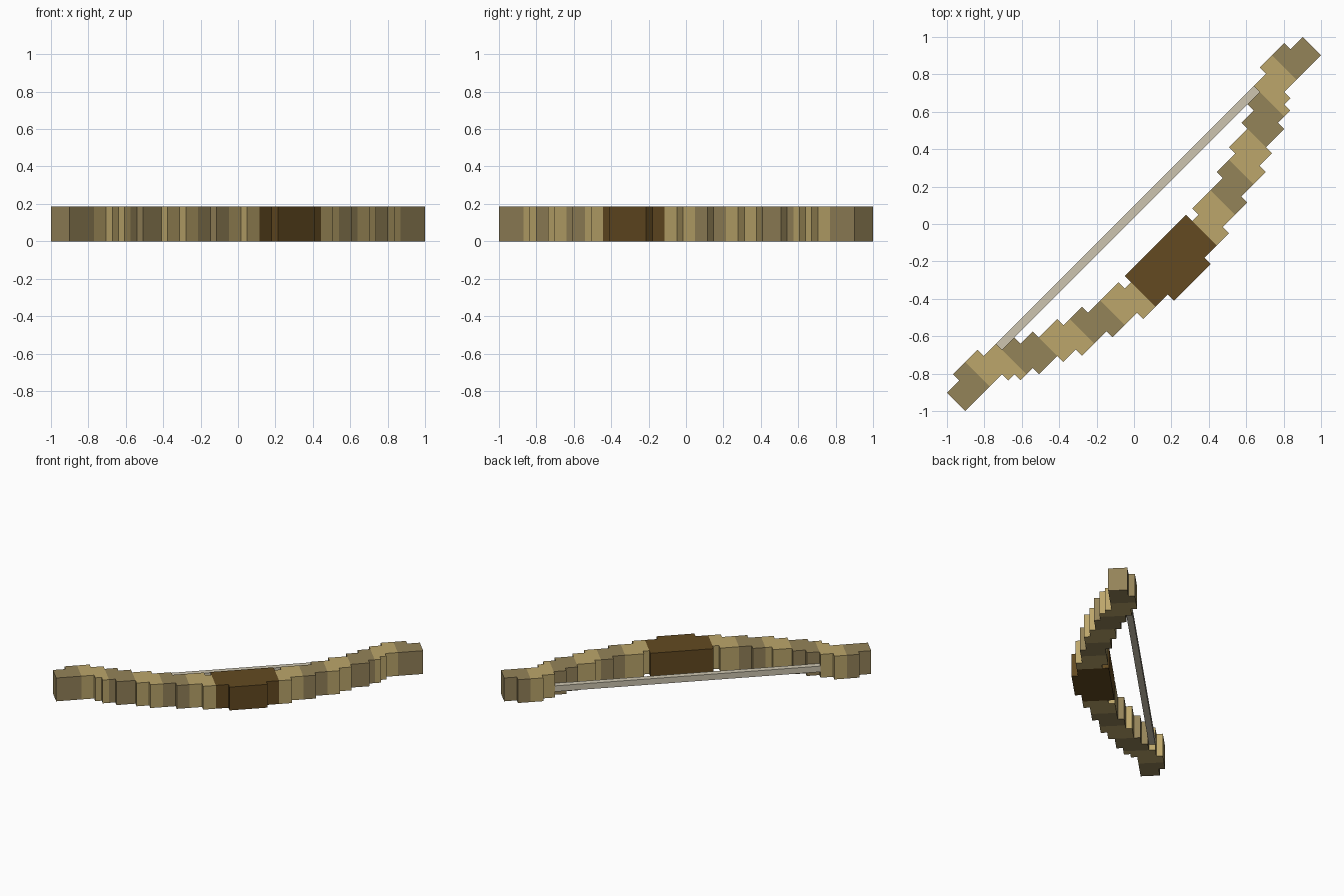
import bpy
import bmesh
from math import radians
from mathutils import Matrix

cube = bpy.data.objects.get("Cube")
if cube:
    bpy.data.objects.remove(cube, do_unlink=True)

S = 2 ** 0.5 / 30.5            # size of one block cell
TURN = Matrix.Rotation(radians(45), 4, 'Z') @ Matrix.Scale(S, 4)


def material(name, rgb):
    # sRGB bytes to linear colour
    lin = [((c / 255 + 0.055) / 1.055) ** 2.4 for c in rgb] + [1.0]
    m = bpy.data.materials.new(name)
    m.use_nodes = True
    m.diffuse_color = lin
    bsdf = m.node_tree.nodes["Principled BSDF"]
    bsdf.inputs["Base Color"].default_value = lin
    bsdf.inputs["Roughness"].default_value = 0.9
    return m


LIGHT = material("light wood", (188, 166, 107))
DARK = material("dark wood", (148, 131, 89))
GRIP = material("grip leather", (99, 74, 33))
CORD = material("pale cord", (205, 197, 176))

# Stepped edges of one limb: (distance along the bow where the step ends, offset)
OUTER = [(3, 9.5), (7, 8.5), (11, 7.5), (15, 6.5), (17, 5.5),
         (20, 4.5), (22, 3.5), (23, 2.5), (29, 1.5)]
INNER = [(5, 3.5), (6, 4.5), (11, 3.5), (14, 2.5), (17, 1.5),
         (19, 0.5), (21, -0.5), (23, -1.5), (27, -2.5), (29, -1.5)]


def stairs(steps, start, end):
    """Corner points of a stepped edge between two distances."""
    points, a = [], 0
    for b, offset in steps:
        lo, hi = max(a, start), min(b, end)
        if lo < hi:
            points += [(lo, offset), (hi, offset)]
        a = b
    return points


def prism(name, outline, z0, z1, mat):
    """Extrude a flat outline upward and turn it onto the diagonal."""
    bm = bmesh.new()
    face = bm.faces.new([bm.verts.new((u, -v, z0)) for u, v in outline])
    top = bmesh.ops.extrude_face_region(bm, geom=[face])["geom"]
    bmesh.ops.translate(bm, vec=(0, 0, z1 - z0),
                        verts=[g for g in top if isinstance(g, bmesh.types.BMVert)])
    bmesh.ops.transform(bm, matrix=TURN, verts=bm.verts)
    bmesh.ops.recalc_face_normals(bm, faces=bm.faces)
    mesh = bpy.data.meshes.new(name)
    bm.to_mesh(mesh)
    bm.free()
    mesh.materials.append(mat)
    obj = bpy.data.objects.new(name, mesh)
    bpy.context.collection.objects.link(obj)
    return obj


def mirrored(points):
    return [(-u, v) for u, v in reversed(points)]


# Grip in the middle
front = stairs(OUTER, 0, 5)[1:]
back = stairs(INNER, 0, 5)[1:]
prism("grip", mirrored(front) + front + back[::-1] + mirrored(back)[::-1], 0, 4, GRIP)

# Limbs in bands of alternating wood
for i, start in enumerate(range(5, 29, 4)):
    outline = stairs(OUTER, start, start + 4) + stairs(INNER, start, start + 4)[::-1]
    wood = DARK if i % 2 else LIGHT
    prism(f"left_limb_band_{i + 1}", outline, 0, 4, wood)
    prism(f"right_limb_band_{i + 1}", mirrored(outline), 0, 4, wood)

# Bowstring between the two notches
prism("bowstring", [(-21, -1.5), (21, -1.5), (21, -0.5), (-21, -0.5)], 1, 2, CORD)
